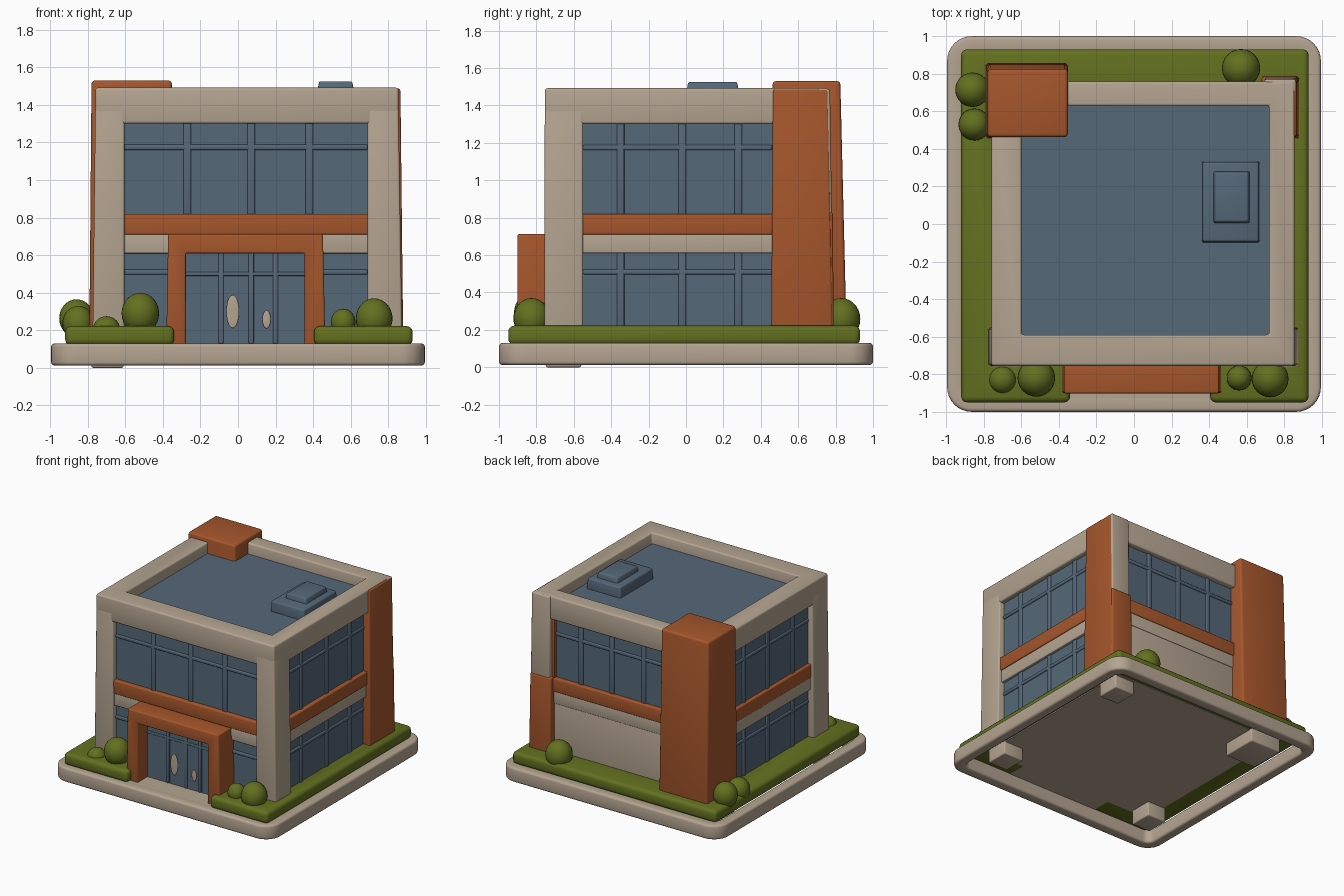
import bpy, bmesh, math
from mathutils import Vector, Matrix

if "Cube" in bpy.data.objects:
    bpy.data.objects.remove(bpy.data.objects["Cube"])


def mat(name, rgb):
    m = bpy.data.materials.new(name)
    m.diffuse_color = (*rgb, 1)
    m.use_nodes = True
    m.node_tree.nodes["Principled BSDF"].inputs["Base Color"].default_value = m.diffuse_color
    return m


BEIGE = mat("beige_stone", (0.46, 0.375, 0.285))
ORANGE = mat("rust_orange", (0.38, 0.093, 0.025))
BLUE = mat("blue_glass", (0.09, 0.138, 0.188))
GREEN = mat("hedge_green", (0.125, 0.162, 0.014))


def finish(name, bm, material, bevel=0.0):
    bmesh.ops.recalc_face_normals(bm, faces=bm.faces)
    if bevel:
        sharp = [e for e in bm.edges if len(e.link_faces) == 2
                 and e.calc_face_angle(0) > math.radians(40)]
        bmesh.ops.bevel(bm, geom=sharp, offset=bevel, segments=3,
                        profile=0.5, affect='EDGES', clamp_overlap=True)
    me = bpy.data.meshes.new(name)
    bm.to_mesh(me)
    bm.free()
    me.materials.append(material)
    ob = bpy.data.objects.new(name, me)
    bpy.context.collection.objects.link(ob)
    return ob


def box(name, x, y, z, material, bevel=0.012, taper=(0, 0, 0, 0)):
    """Box from ranges; taper moves the top sides (x0, x1, y0, y1) inwards."""
    bm = bmesh.new()
    bmesh.ops.create_cube(bm, size=1)
    for v in bm.verts:
        i, j, k = (c > 0 for c in v.co)
        v.co = Vector((x[i], y[j], z[k]))
        if k:
            v.co.x += -taper[1] if i else taper[0]
            v.co.y += -taper[3] if j else taper[2]
    return finish(name, bm, material, bevel)


def prism(name, pts, z, material, bevel=0.0):
    bm = bmesh.new()
    f = bm.faces.new([bm.verts.new((px, py, z[0])) for px, py in pts])
    top = bmesh.ops.extrude_face_region(bm, geom=[f])["geom"]
    for v in top:
        if isinstance(v, bmesh.types.BMVert):
            v.co.z = z[1]
    return finish(name, bm, material, bevel)


def rect(x, y, r=0.0, n=8):
    """Rectangle outline with optional rounded corners."""
    if not r:
        n = 0
    pts = []
    for q, (cx, cy) in enumerate([(x[1] - r, y[1] - r), (x[0] + r, y[1] - r),
                                  (x[0] + r, y[0] + r), (x[1] - r, y[0] + r)]):
        for i in range(n + 1):
            a = math.pi / 2 * (q + (i / n if n else 0))
            pts.append((cx + r * math.cos(a), cy + r * math.sin(a)))
    return pts


def ring(name, outer, inner, z, material, bevel=0.012):
    """Closed frame between two outlines with equal point counts."""
    bm = bmesh.new()
    loops = [[bm.verts.new((px, py, h)) for px, py in o]
             for o, h in ((outer, z[0]), (outer, z[1]), (inner, z[1]), (inner, z[0]))]
    n = len(outer)
    for k in range(4):
        a, b = loops[k], loops[(k + 1) % 4]
        for i in range(n):
            j = (i + 1) % n
            bm.faces.new((a[i], a[j], b[j], b[i]))
    return finish(name, bm, material, bevel)


def blob(name, c, r, material):
    bm = bmesh.new()
    bmesh.ops.create_uvsphere(bm, u_segments=24, v_segments=14, radius=1,
                              matrix=Matrix.Translation(c) @ Matrix.Diagonal((*r, 1)))
    return finish(name, bm, material)


# Base rim, floor panel, entrance paving and corner feet
ring("base_rim", rect((-.995, .995), (-1, 1), 0.13), rect((-.91, .91), (-.91, .91), 0.06),
     (0.012, 0.13), BEIGE, 0.018)
box("floor_panel", (-.76, .79), (-.76, .76), (0.116, 0.135), BEIGE, 0)
box("entrance_paving", (-.38, .45), (-.94, -.74), (0.117, 0.13), BEIGE, 0)
for n, (x, y, z) in enumerate([((-.78, -.61), (-.75, -.56), 0), ((.62, .80), (-.75, -.56), .012),
                               ((.62, .80), (.55, .74), .012), ((-.78, -.50), (.48, .78), .012)]):
    box(f"foot_{n}", x, y, (z, 0.13), BEIGE, 0.01)

# Planting bed wrapping round the building
prism("planting_bed", [(-.34, -.95), (-.34, -.69), (-.7, -.69), (-.7, .69), (.79, .69),
                       (.79, -.69), (.405, -.69), (.405, -.95), (.93, -.95), (.93, .93),
                       (-.92, .93), (-.92, -.95)], (0.12, 0.222), GREEN, 0.03)

# Bushes: x, y, radius, top height
for n, (x, y, r, top) in enumerate([
        (-.52, -.82, .10, .40), (-.70, -.83, .072, .275), (.56, -.82, .066, .315),
        (.725, -.825, .098, .37), (.57, .83, .102, .37), (-.86, .715, .092, .365),
        (-.85, .53, .085, .33)]):
    rz = min(r * 1.1, (top - .16) * .6)
    blob(f"bush_{n}", (x, y, top - rz), (r, r, rz), GREEN)

# Glazed core, whose top is the sunken roof
box("glass_core", (-.72, .815), (-.71, .715), (0.125, 1.40), BLUE, 0)

# Floor bands and parapet
ring("stone_band", rect((-.745, .84), (-.735, .74)), rect((-.6, .7), (-.6, .6)),
     (0.61, 0.715), BEIGE, 0.006)
ring("orange_band", rect((-.75, .85), (-.745, .75)), rect((-.6, .7), (-.6, .6)),
     (0.71, 0.82), ORANGE, 0.008)
ring("parapet", rect((-.76, .855), (-.755, .76)), rect((-.6, .72), (-.59, .63)),
     (1.30, 1.492), BEIGE, 0.014)

# Corner columns
box("front_left_column", (-.775, -.605), (-.758, -.55), (0.12, 1.38), BEIGE,
    taper=(.015, 0, .003, 0))
box("front_right_column", (.69, .875), (-.758, -.55), (0.12, 1.38), BEIGE,
    taper=(0, .02, .003, 0))
box("back_right_column", (.70, .85), (.48, .762), (0.12, 1.38), BEIGE)
box("right_cladding", (.75, .88), (.455, .785), (0.12, 1.485), ORANGE,
    taper=(0, .015, .01, .025))
box("back_cladding", (.68, .875), (.70, .79), (0.12, 0.83), ORANGE, taper=(0, .008, 0, .005))
box("back_column_face", (.695, .866), (.70, .78), (0.82, 1.488), BEIGE, taper=(0, .004, 0, .01))
box("back_window_jamb", (.672, .70), (.68, .745), (.82, 1.31), ORANGE, 0.005)

# Corner tower
box("corner_tower", (-.792, -.352), (.455, .86), (0.12, 1.53), ORANGE, 0.018,
    taper=(.012, 0, .008, .035))

# Back service wall with a thin joint and upper step
box("back_wall", (-.37, .70), (.68, .732), (0.12, 0.64), BEIGE, 0.006)
box("back_wall_head", (-.37, .70), (.68, .74), (0.645, 0.715), BEIGE, 0.006)

# Window bars: side, fixed coordinate, span, bar positions
SIDES = [("front", 1, -.71, (-.61, .69), (-.27, .07, .38)),
         ("back", 1, .715, (-.36, .70), (-.12, .17, .45)),
         ("right", 0, .815, (-.55, .46), (-.35, -.02, .28)),
         ("left", 0, -.72, (-.55, .46), (-.35, -.02, .28))]
for side, axis, face, span, bars in SIDES:
    depth = (face - .011, face + .011)
    for floor, z, rail in (("upper", (.81, 1.31), 1.175), ("lower", (.2, .62), .51)):
        if side == "back" and floor == "lower":
            continue
        parts = [((b - .02, b + .02), z) for b in bars]
        parts.append((span, (rail - .014, rail + .014)))
        for n, (u, zz) in enumerate(parts):
            x, y = (u, depth) if axis else (depth, u)
            box(f"{side}_{floor}_bar_{n}", x, y, zz, BLUE, 0.008)

# Entrance portal as a bevelled arch profile turned upright
portal = prism("entrance_portal", [(-.382, .12), (-.372, .712), (.452, .712), (.465, .12),
                                   (.355, .12), (.355, .61), (-.278, .61), (-.278, .12)],
               (0.70, 0.902), ORANGE, 0.01)
portal.data.transform(Matrix.Rotation(math.pi / 2, 4, 'X'))
box("entrance_glass", (-.29, .365), (-.775, -.70), (0.12, 0.62), BLUE, 0)
for n, x in enumerate((-.09, .07, .2)):
    box(f"entrance_bar_{n}", (x - .014, x + .014), (-.784, -.76), (.13, .61), BLUE, 0.006)
box("entrance_rail", (-.28, .36), (-.783, -.76), (.49, .51), BLUE, 0.006)

# Pale oval door plates
blob("door_plate_large", (-.028, -.786, .3), (.034, .0045, .088), BEIGE)
blob("door_plate_small", (.152, -.786, .258), (.022, .0045, .048), BEIGE)

# Roof unit in two tiers
box("roof_unit_base", (.36, .67), (-.10, .335), (1.385, 1.485), BLUE, 0.012,
    taper=(.006, .006, .006, .006))
box("roof_unit_top", (.42, .62), (0, .285), (1.46, 1.526), BLUE, 0.01,
    taper=(.012, .012, .012, .012))

# Smooth the rounded edges, keep the rest crisp
bpy.ops.object.select_all(action='SELECT')
bpy.context.view_layer.objects.active = portal
bpy.ops.object.shade_smooth_by_angle(angle=math.radians(35))
